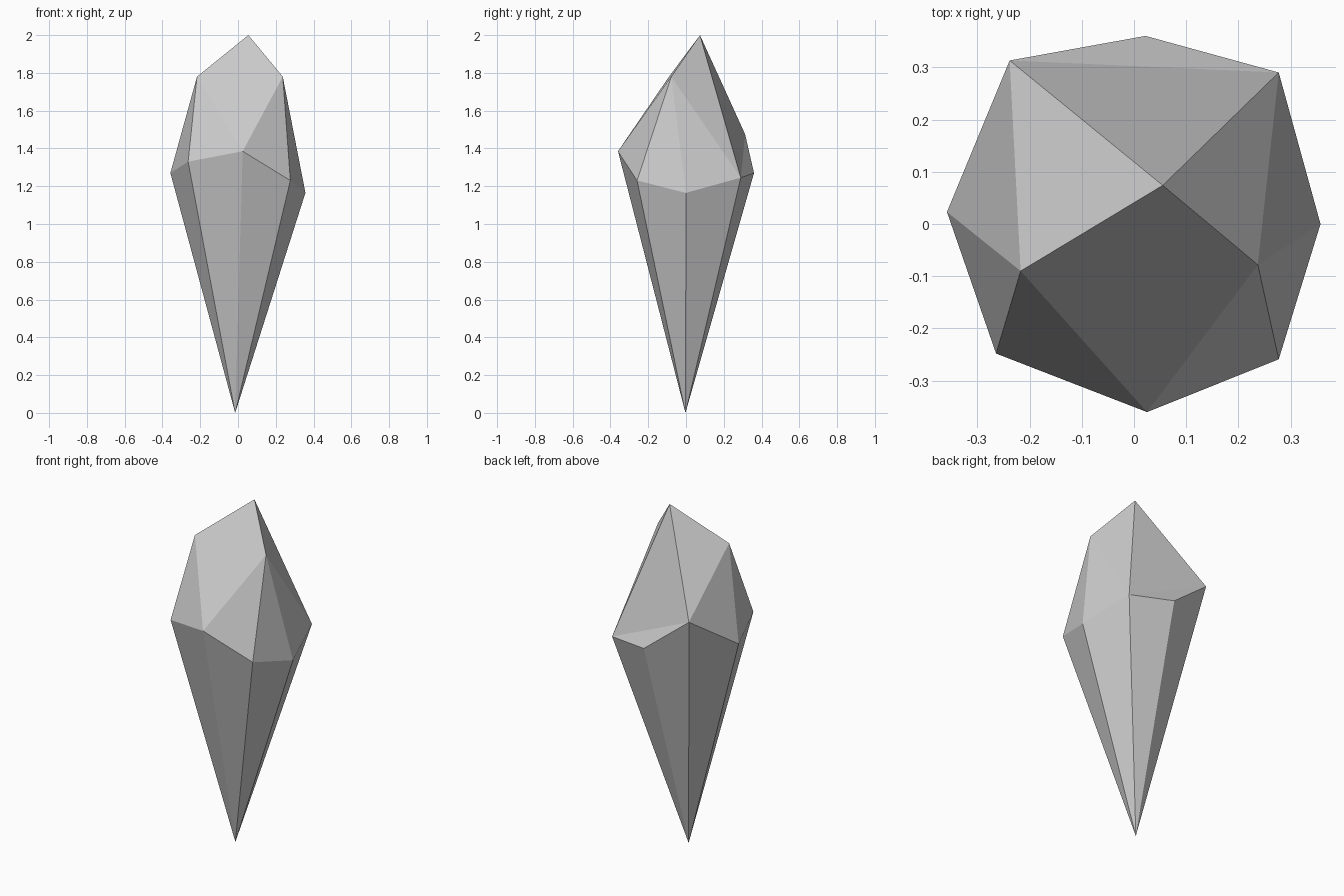
import bpy, bmesh

if "Cube" in bpy.data.objects:
    bpy.data.objects.remove(bpy.data.objects["Cube"])

# girdle: eight corners, counter-clockwise seen from above
girdle = [(0.357, 0.0, 1.165), (0.277, 0.29, 1.245), (0.022, 0.36, 1.27),
          (-0.238, 0.313, 1.475), (-0.358, 0.023, 1.27), (-0.264, -0.248, 1.33),
          (0.025, -0.36, 1.385), (0.277, -0.259, 1.23)]

bm = bmesh.new()
ring = [bm.verts.new(p) for p in girdle]
tip = bm.verts.new((-0.015, -0.003, 0.0))
top = bm.verts.new((0.055, 0.074, 2.0))
left = bm.verts.new((-0.217, -0.09, 1.78))    # left shoulder
right = bm.verts.new((0.237, -0.078, 1.78))   # right shoulder

# long lower point
for i in range(8):
    bm.faces.new((ring[(i + 1) % 8], ring[i], tip))

# facets rising from the girdle to the shoulders
for shoulder, sides in ((right, (6, 7, 0)), (left, (3, 4, 5))):
    for i in sides:
        bm.faces.new((ring[i], ring[(i + 1) % 8], shoulder))

# crown facets meeting at the top
for a, b in ((ring[1], ring[3]), (ring[3], left), (right, ring[1])):
    bm.faces.new((a, b, top))
bm.faces.new((left, ring[6], right, top))
bm.faces.new((ring[1], ring[2], ring[3]))

bmesh.ops.recalc_face_normals(bm, faces=bm.faces[:])
mesh = bpy.data.meshes.new("crystal_shard")
bm.to_mesh(mesh)
bm.free()
bpy.context.collection.objects.link(bpy.data.objects.new("crystal_shard", mesh))
